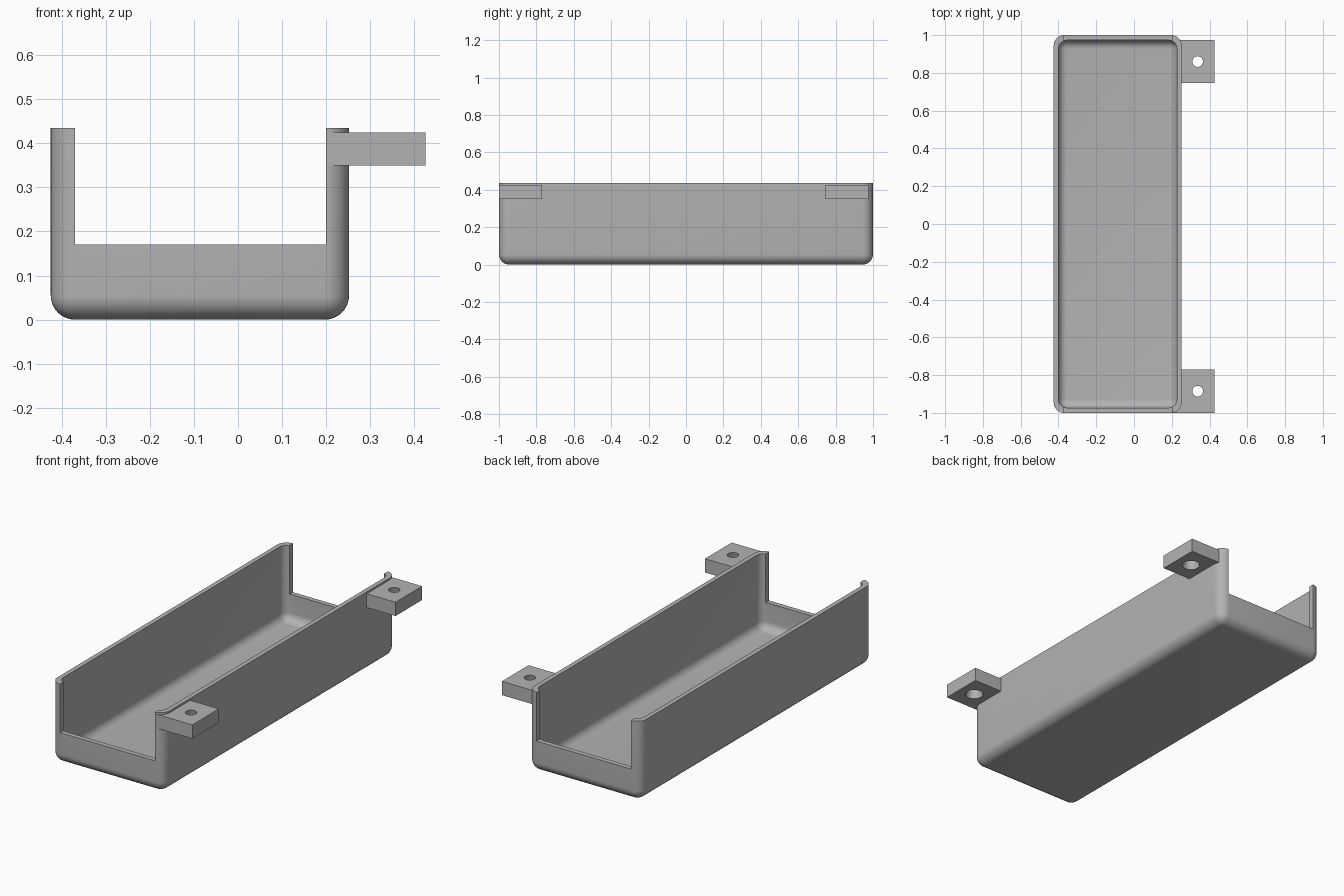
import bpy, bmesh, math
from mathutils import Vector

if "Cube" in bpy.data.objects:
    bpy.data.objects.remove(bpy.data.objects["Cube"], do_unlink=True)

grey = bpy.data.materials.new("plain grey")
grey.use_nodes = True
colour = (0.45, 0.45, 0.45, 1)
grey.diffuse_color = colour
grey.node_tree.nodes["Principled BSDF"].inputs["Base Color"].default_value = colour


def add_object(name, bm):
    mesh = bpy.data.meshes.new(name)
    bm.to_mesh(mesh)
    bm.free()
    mesh.materials.append(grey)
    obj = bpy.data.objects.new(name, mesh)
    bpy.context.collection.objects.link(obj)
    return obj


def box(name, low, high, radius=0):
    """Box between two corners; all edges except the top rim are rounded."""
    low, high = Vector(low), Vector(high)
    bm = bmesh.new()
    bmesh.ops.create_cube(bm, size=1)
    for v in bm.verts:
        v.co = (low + high) / 2 + v.co * (high - low)
    if radius:
        edges = [e for e in bm.edges if min(v.co.z for v in e.verts) < high.z - 1e-4]
        bmesh.ops.bevel(bm, geom=edges, offset=radius, offset_type='OFFSET',
                        segments=10, profile=0.5, affect='EDGES', clamp_overlap=True)
    return add_object(name, bm)


def hole(name, x, y, z, depth):
    """Tapered screw hole, wider underneath."""
    bm = bmesh.new()
    bmesh.ops.create_cone(bm, cap_ends=True, segments=40, radius1=0.046,
                          radius2=0.028, depth=depth)
    bmesh.ops.translate(bm, verts=bm.verts, vec=(x, y, z))
    return add_object(name, bm)


def combine(target, tool, operation):
    mod = target.modifiers.new(tool.name, 'BOOLEAN')
    mod.operation = operation
    mod.solver = 'EXACT'
    mod.object = tool
    bpy.context.view_layer.objects.active = target
    bpy.ops.object.modifier_apply(modifier=mod.name)
    bpy.data.objects.remove(tool, do_unlink=True)


# Outer shell of the tray
tray = box("tray", (-0.425, -1, 0), (0.252, 1, 0.435), 0.055)

# Mounting tabs on the left side
for end, y in (("front", -0.885), ("back", 0.86)):
    tab = box(end + "_tab", (0.2, y - 0.1145, 0.35), (0.425, y + 0.1145, 0.425))
    combine(tab, hole(end + "_hole", 0.337, y, 0.3875, 0.077), 'DIFFERENCE')
    combine(tray, tab, 'UNION')

# Hollow inside, and the open notch through both ends
combine(tray, box("hollow", (-0.4, -0.973, 0.025), (0.227, 0.973, 0.6), 0.045), 'DIFFERENCE')
combine(tray, box("notch", (-0.37, -1.2, 0.17), (0.2, 1.2, 0.7)), 'DIFFERENCE')

# Smooth the fillets, keep the cut edges sharp
bpy.ops.object.select_all(action='DESELECT')
tray.select_set(True)
bpy.context.view_layer.objects.active = tray
bpy.ops.object.shade_smooth_by_angle(angle=math.radians(30))
